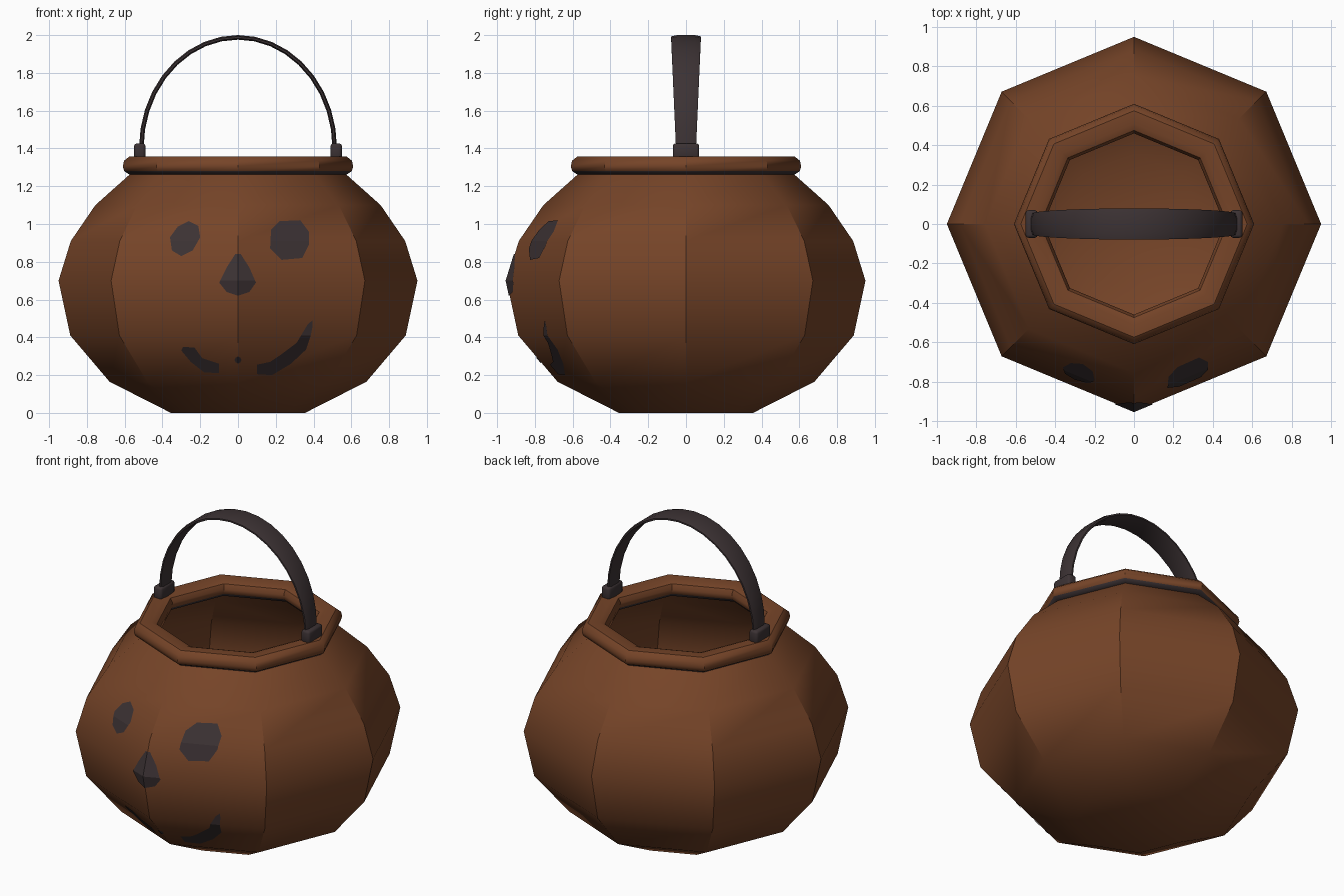
import bpy, bmesh, math
from mathutils import Vector

if "Cube" in bpy.data.objects:
    bpy.data.objects.remove(bpy.data.objects["Cube"])

def material(name, rgb):
    m = bpy.data.materials.new(name)
    m.diffuse_color = (*rgb, 1)
    m.use_nodes = True
    m.node_tree.nodes["Principled BSDF"].inputs["Base Color"].default_value = m.diffuse_color
    return m

BROWN = material("pumpkin_brown", (0.18, 0.058, 0.021))
DARK = material("dark_charcoal", (0.045, 0.032, 0.034))

def finish(bm, name, mats, smooth=35):
    me = bpy.data.meshes.new(name)
    bm.normal_update()
    bm.to_mesh(me)
    bm.free()
    ob = bpy.data.objects.new(name, me)
    bpy.context.collection.objects.link(ob)
    for m in mats:
        me.materials.append(m)
    if smooth:
        bpy.ops.object.select_all(action='DESELECT')
        ob.select_set(True)
        bpy.context.view_layer.objects.active = ob
        bpy.ops.object.shade_smooth_by_angle(angle=math.radians(smooth))
    return ob

def skin(bm, rings, close_rings=False):
    """Join consecutive closed rings of points with quads."""
    vs = [[bm.verts.new(p) for p in r] for r in rings]
    n = len(vs[0])
    last = len(vs) if close_rings else len(vs) - 1
    for i in range(last):
        a, b = vs[i], vs[(i + 1) % len(vs)]
        for j in range(n):
            k = (j + 1) % n
            bm.faces.new((a[j], a[k], b[k], b[j]))
    return vs

def octagon(r, z):
    return [(r * math.cos(i * math.pi / 4), r * math.sin(i * math.pi / 4), z) for i in range(8)]

# Eight-sided pumpkin bowl, open at the top
PROFILE = [(0.355, 0), (0.68, 0.165), (0.888, 0.41), (0.95, 0.70),
           (0.885, 0.91), (0.755, 1.10), (0.57, 1.265)]
bm = bmesh.new()
rings = skin(bm, [octagon(r, z) for r, z in PROFILE])
bm.faces.new(rings[0][::-1])
finish(bm, "bowl", [BROWN], 32)

# Rounded rim with a dark underside
RIM = [(0.575, 1.262), (0.602, 1.28), (0.61, 1.305), (0.603, 1.335), (0.575, 1.357),
       (0.51, 1.357), (0.475, 1.343), (0.46, 1.315), (0.463, 1.285), (0.485, 1.262)]
bm = bmesh.new()
skin(bm, [octagon(r, z) for r, z in RIM], True)
bmesh.ops.recalc_face_normals(bm, faces=bm.faces)
for f in bm.faces:
    if f.calc_center_median().z < 1.278:
        f.material_index = 1
finish(bm, "rim", [BROWN, DARK], 38)

# Arched strap handle, wider at the top
bm = bmesh.new()
N = 18
arch = []
for i in range(N + 1):
    t = math.pi * i / N
    d = Vector((math.cos(t) / 0.512, 0, math.sin(t) / 0.588)).normalized()
    c = Vector((0.512 * math.cos(t), 0, 1.40 + 0.588 * math.sin(t)))
    w = 0.053 + 0.026 * math.sin(t)
    arch.append([c + d * (0.012 * b) + Vector((0, w * a, 0)) for a, b in
                 ((1, 0.4), (0.6, 1), (-0.6, 1), (-1, 0.4), (-1, -0.4), (-0.6, -1), (0.6, -1), (1, -0.4))])
ends = skin(bm, arch)
bm.faces.new(ends[0])
bm.faces.new(ends[-1])
bmesh.ops.recalc_face_normals(bm, faces=bm.faces)
finish(bm, "handle", [DARK], 50)

# Handle clips on the rim
for side, label in ((-1, "left"), (1, "right")):
    bm = bmesh.new()
    bmesh.ops.create_cube(bm, size=1)
    for v in bm.verts:
        v.co = Vector((v.co.x * 0.06 + side * 0.52, v.co.y * 0.14, v.co.z * 0.082 + 1.386))
    bmesh.ops.bevel(bm, geom=bm.edges[:], offset=0.014, segments=2, profile=0.5, affect='EDGES')
    finish(bm, "handle_clip_" + label, [DARK], 50)

# Face patches: flat outlines split at the bowl's creases and laid on its front
def radius(z):
    for (r0, z0), (r1, z1) in zip(PROFILE, PROFILE[1:]):
        if z <= z1:
            return r0 + (r1 - r0) * (z - z0) / (z1 - z0)
    return PROFILE[-1][0]

def patch(name, polys):
    bm = bmesh.new()
    for poly in polys:
        bm.faces.new([bm.verts.new((x, 0, z)) for x, z in poly])
    cuts = [((0, 0, z), (0, 0, 1)) for _, z in PROFILE[1:-1]] + [((0, 0, 0), (1, 0, 0))]
    for co, no in cuts:
        bmesh.ops.bisect_plane(bm, geom=bm.verts[:] + bm.edges[:] + bm.faces[:],
                               plane_co=co, plane_no=no, dist=1e-5)
    for v in bm.verts:
        v.co.y = -(radius(v.co.z) - 0.4142 * abs(v.co.x)) - 0.005
    bm.normal_update()
    for f in bm.faces:
        if f.normal.y > 0:
            f.normal_flip()
    finish(bm, name, [DARK], 0)

def strip(top, low):
    return [(low[i], low[i + 1], top[i + 1], top[i]) for i in range(len(top) - 1)]

patch("eye_left", [[(-0.35, 0.86), (-0.36, 0.93), (-0.32, 0.985), (-0.26, 1.015), (-0.21, 0.99),
                    (-0.20, 0.93), (-0.24, 0.86), (-0.30, 0.83)]])
patch("eye_right", [[(0.17, 0.87), (0.175, 0.97), (0.22, 1.015), (0.33, 1.02), (0.375, 0.96),
                     (0.375, 0.89), (0.34, 0.82), (0.23, 0.81)]])
patch("nose", [[(-0.015, 0.84), (0.015, 0.84), (0.06, 0.77), (0.095, 0.69), (0.06, 0.64), (0, 0.62),
                (-0.06, 0.64), (-0.10, 0.69), (-0.06, 0.77)]])
patch("mouth_left", strip([(-0.29, 0.35), (-0.23, 0.345), (-0.19, 0.29), (-0.10, 0.26)],
                          [(-0.30, 0.33), (-0.25, 0.27), (-0.18, 0.215), (-0.10, 0.21)]))
patch("mouth_right", strip([(0.10, 0.255), (0.17, 0.27), (0.23, 0.31), (0.31, 0.37), (0.37, 0.47), (0.395, 0.49)],
                           [(0.10, 0.205), (0.18, 0.20), (0.28, 0.26), (0.36, 0.335), (0.385, 0.41), (0.395, 0.46)]))
patch("mouth_dot", [[(0.018 * math.cos(a * math.pi / 4), 0.28 + 0.018 * math.sin(a * math.pi / 4)) for a in range(8)]])
